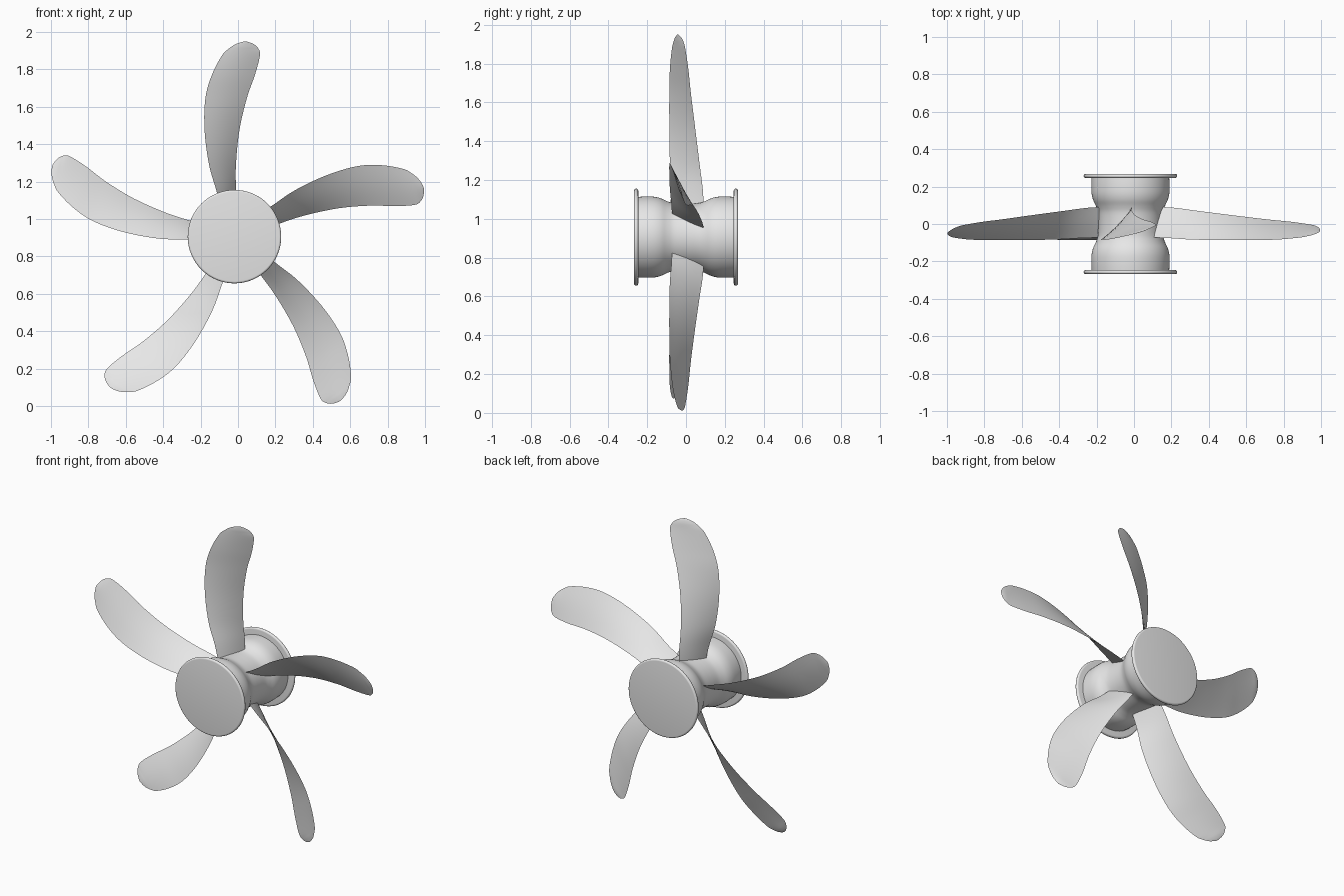
import bpy, bmesh, math

if "Cube" in bpy.data.objects:
    bpy.data.objects.remove(bpy.data.objects["Cube"])

CX, CZ = -0.019, 0.906          # hub axis position

grey = bpy.data.materials.new("light_grey")
grey.diffuse_color = (0.8, 0.8, 0.8, 1)
grey.use_nodes = True
grey.node_tree.nodes["Principled BSDF"].inputs["Base Color"].default_value = grey.diffuse_color


def finish(bm, name):
    bmesh.ops.remove_doubles(bm, verts=bm.verts, dist=1e-5)
    bmesh.ops.recalc_face_normals(bm, faces=bm.faces)
    me = bpy.data.meshes.new(name)
    bm.to_mesh(me)
    bm.free()
    me.materials.append(grey)
    ob = bpy.data.objects.new(name, me)
    bpy.context.collection.objects.link(ob)
    bpy.ops.object.select_all(action='DESELECT')
    ob.select_set(True)
    bpy.context.view_layer.objects.active = ob
    bpy.ops.object.shade_smooth_by_angle(angle=math.radians(40))
    return ob


def catmull(rows, steps):
    """Smooth a list of equal-length tuples."""
    out = []
    n = len(rows)
    for i in range(n - 1):
        p = [rows[max(0, min(n - 1, i + k))] for k in (-1, 0, 1, 2)]
        for s in range(steps):
            t = s / steps
            out.append(tuple(
                0.5 * (2*b + (c - a)*t + (2*a - 5*b + 4*c - d)*t*t + (3*b - a - 3*c + d)*t**3)
                for a, b, c, d in zip(*p)))
    out.append(rows[-1])
    return out


def lathe(profile, name, seg=64):
    """Spin (y, radius) points about the hub axis."""
    bm = bmesh.new()
    rings = []
    for y, r in profile:
        rings.append([bm.verts.new((CX + r*math.cos(2*math.pi*i/seg), y,
                                    CZ + r*math.sin(2*math.pi*i/seg))) for i in range(seg)])
    for a, b in zip(rings, rings[1:]):
        for i in range(seg):
            j = (i + 1) % seg
            bm.faces.new((a[i], a[j], b[j], b[i]))
    bm.faces.new(rings[0])
    bm.faces.new(rings[-1])
    return finish(bm, name)


# Hub barrel with a narrow waist
half = catmull([(0, 0.172), (0.06, 0.174), (0.095, 0.184), (0.13, 0.2),
                (0.165, 0.208), (0.21, 0.209), (0.25, 0.207)], 4)
lathe([(-y, r) for y, r in reversed(half[1:])] + half, "hub_barrel")

# End discs with rounded rims
for sign, name in ((-1, "front_disc"), (1, "back_disc")):
    rim = [(sign*(0.257 + 0.011*math.sin(a)), 0.239 + 0.011*math.cos(a))
           for a in (math.radians(-90 + 18*k) for k in range(11))]
    lathe(rim, name)

# Blade stations: radius, left x, left y, right x, right y
stations = [
    (0.12, -0.070, -0.072, 0.008, 0.092),
    (0.24, -0.095, -0.075, 0.008, 0.087),
    (0.385, -0.136, -0.083, 0.008, 0.069),
    (0.572, -0.160, -0.086, 0.027, 0.046),
    (0.743, -0.155, -0.086, 0.067, 0.025),
    (0.866, -0.120, -0.083, 0.110, 0.012),
    (0.968, -0.067, -0.073, 0.136, -0.003),
    (1.005, -0.030, -0.065, 0.128, -0.012),
    (1.030, 0.008, -0.056, 0.102, -0.025),
    (1.043, 0.050, -0.045, 0.066, -0.040),
]
rows = catmull(stations, 5)
N, THICK = 10, 0.005


def blade(angle, name):
    bm = bmesh.new()
    ca, sa = math.cos(angle), math.sin(angle)
    loops = []
    for r, xl, yl, xr, yr in rows:
        dx, dy = xr - xl, yr - yl
        ln = math.hypot(dx, dy)
        t = THICK * min(1, ln / 0.15)
        loop = []
        for k in range(2 * N):
            u = k / N if k <= N else 2 - k / N
            h = (t if k <= N else -t) * math.sin(math.pi * u)
            x, y = xl + dx*u - dy/ln*h, yl + dy*u + dx/ln*h
            loop.append(bm.verts.new((CX + x*ca + r*sa, y, CZ + r*ca - x*sa)))
        loops.append(loop)
    for a, b in zip(loops, loops[1:]):
        for i in range(2 * N):
            j = (i + 1) % (2 * N)
            bm.faces.new((a[i], a[j], b[j], b[i]))
    bm.faces.new(loops[0])
    bm.faces.new(loops[-1])
    return finish(bm, name)


# Five blades around the hub
for i in range(5):
    blade(math.radians(72 * i), f"blade_{i + 1}")
